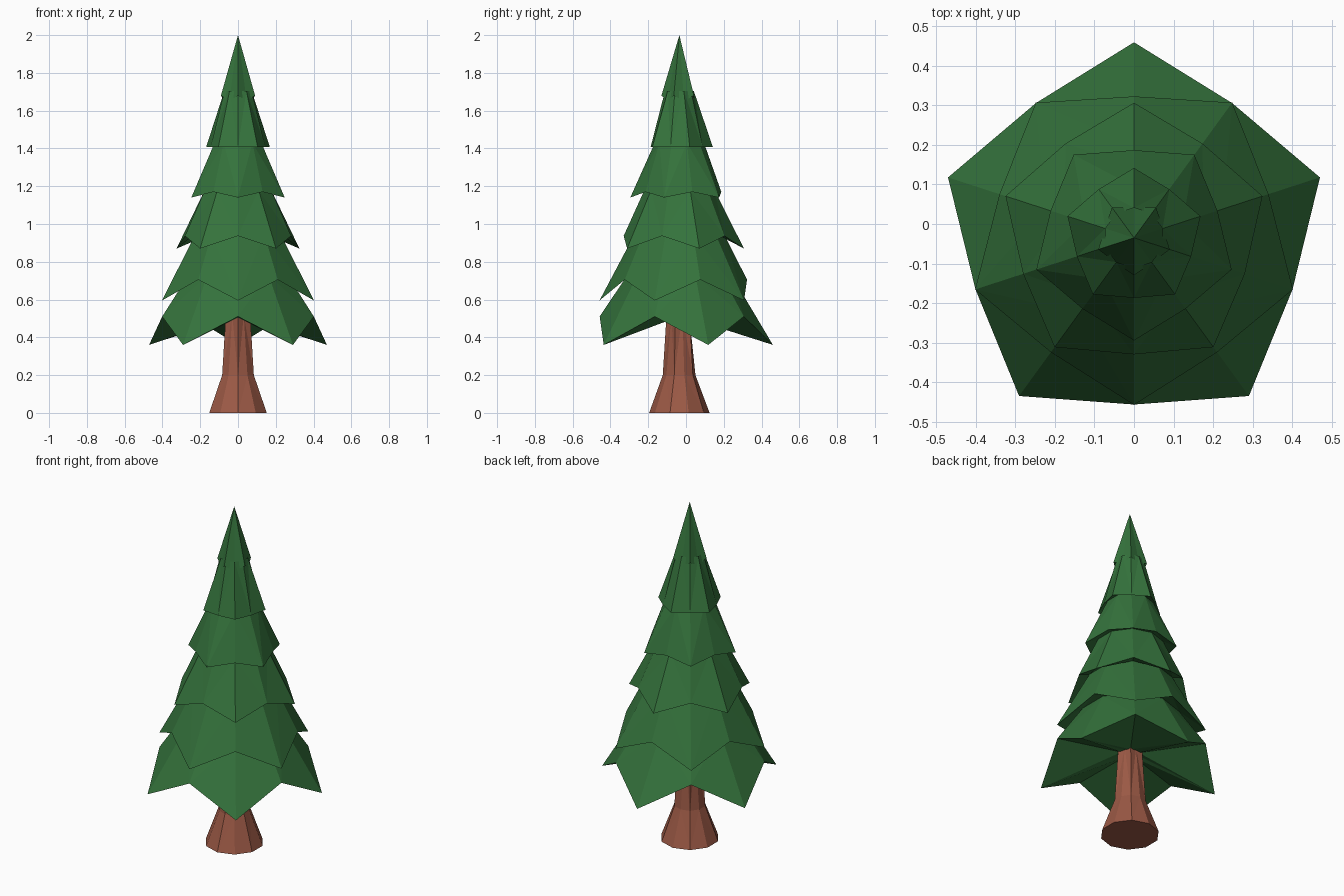
import bpy, bmesh, math

if "Cube" in bpy.data.objects:
    bpy.data.objects.remove(bpy.data.objects["Cube"])

CY = -0.035  # trunk axis in y
N = 10


def ring(bm, r_even, z_even, r_odd, z_odd):
    """Ten points, alternating even (starting at the back) and odd."""
    pts = []
    for i in range(N):
        r, z = (r_odd, z_odd) if i % 2 else (r_even, z_even)
        a = math.pi / 2 + i * math.tau / N
        pts.append(bm.verts.new((r * math.cos(a), CY + r * math.sin(a), z)))
    return pts


def bridge(bm, a, b, even_quads=False):
    for i in range(N):
        j = (i + 1) % N
        # diagonals always leave the even points, keeping the star symmetric
        if i % 2 == 0:
            bm.faces.new((a[i], a[j], b[i]))
            bm.faces.new((a[j], b[j], b[i]))
        else:
            bm.faces.new((a[i], a[j], b[j]))
            bm.faces.new((a[i], b[j], b[i]))


def finish(name, bm, color):
    bmesh.ops.recalc_face_normals(bm, faces=bm.faces)
    me = bpy.data.meshes.new(name)
    bm.to_mesh(me)
    bm.free()
    mat = bpy.data.materials.new(name + "_color")
    mat.diffuse_color = color
    mat.use_nodes = True
    mat.node_tree.nodes["Principled BSDF"].inputs["Base Color"].default_value = mat.diffuse_color
    me.materials.append(mat)
    ob = bpy.data.objects.new(name, me)
    bpy.context.collection.objects.link(ob)


# trunk: flared foot, fluted upper part
bm = bmesh.new()
rings = [ring(bm, 0.16, 0, 0.16, 0),
         ring(bm, 0.085, 0.2, 0.088, 0.2),
         ring(bm, 0.052, 0.52, 0.068, 0.52)]
for a, b in zip(rings, rings[1:]):
    bridge(bm, a, b)
bm.faces.new(rings[0])
bm.faces.new(rings[-1])
finish("trunk", bm, (0.33, 0.10, 0.06, 1))

# foliage tiers: tip radius, tip z, notch radius, notch z, top radius, top z
tiers = [
    (0.495, 0.36, 0.422, 0.51, 0.275, 0.73),
    (0.423, 0.595, 0.358, 0.705, 0.235, 0.95),
    (0.342, 0.87, 0.295, 0.937, 0.185, 1.18),
    (0.260, 1.14, 0.222, 1.17, 0.130, 1.43),
    (0.177, 1.408, 0.152, 1.408, 0.076, 1.705),
    (0.095, 1.68, 0.078, 1.652, None, 2.0),
]
bm = bmesh.new()
prev = ring(bm, 0.05, 0.505, 0.05, 0.505)
bm.faces.new(prev)
for k, (rt, zt, rn, zn, rtop, ztop) in enumerate(tiers):
    # tips swap places with notches on every other tier
    rim = ring(bm, rt, zt, rn, zn) if k % 2 == 0 else ring(bm, rn, zn, rt, zt)
    bridge(bm, prev, rim)
    if rtop:
        prev = ring(bm, rtop, ztop, rtop, ztop)
        bridge(bm, rim, prev)
    else:
        apex = bm.verts.new((0, CY, ztop))
        for i in range(N):
            bm.faces.new((rim[i], rim[(i + 1) % N], apex))
finish("foliage", bm, (0.035, 0.17, 0.045, 1))
